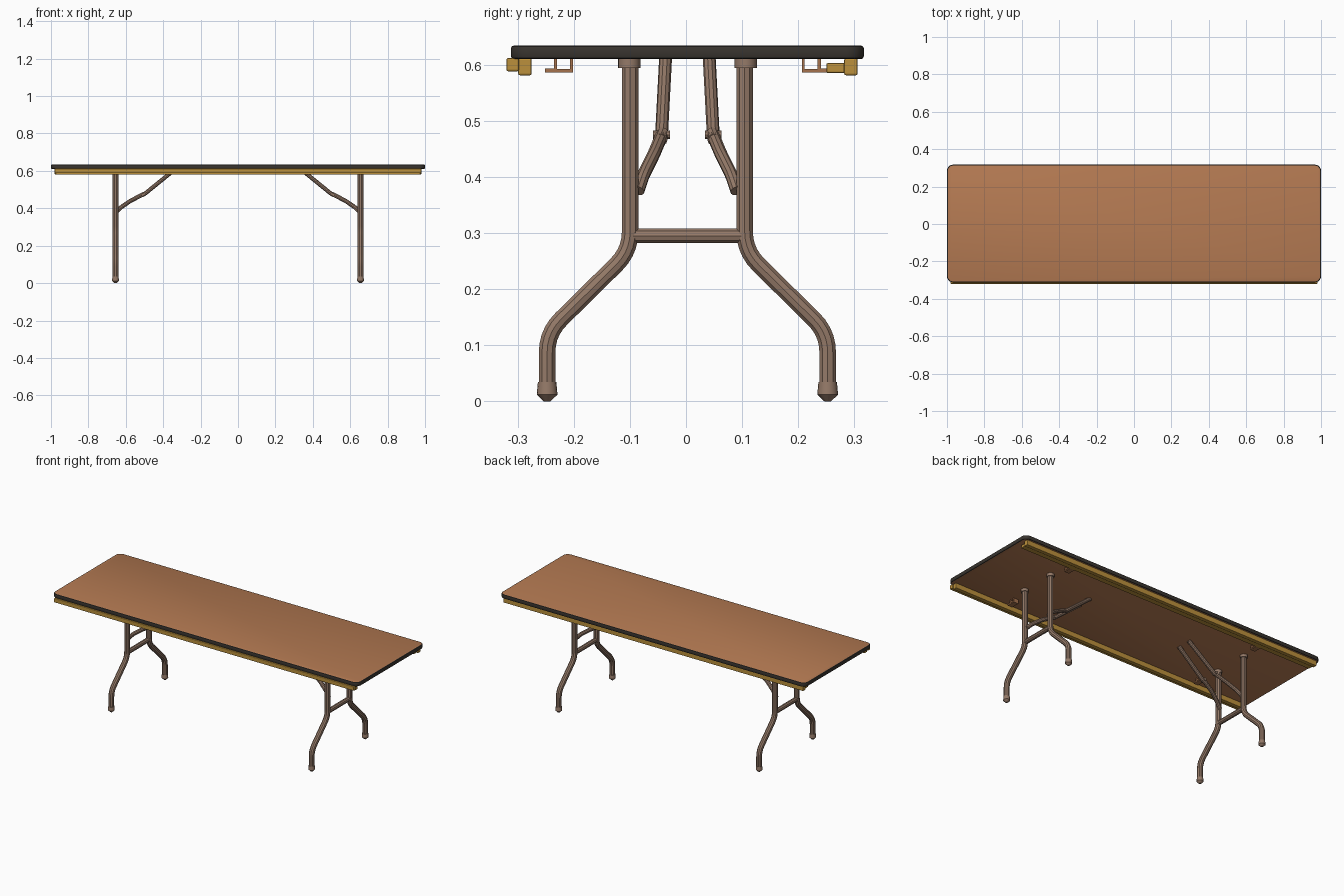
import bpy, bmesh
from mathutils import Vector

cube = bpy.data.objects.get("Cube")
if cube:
    bpy.data.objects.remove(cube, do_unlink=True)


def material(name, rgb):
    m = bpy.data.materials.new(name)
    m.use_nodes = True
    m.diffuse_color = (*rgb, 1)
    m.node_tree.nodes["Principled BSDF"].inputs["Base Color"].default_value = (*rgb, 1)
    return m


WOOD = material("brown wood", (0.46, 0.195, 0.085))
TRIM = material("black edging", (0.04, 0.034, 0.028))
GOLD = material("golden rail", (0.50, 0.28, 0.045))
STEEL = material("taupe steel", (0.30, 0.195, 0.14))
CLIP = material("copper clip", (0.38, 0.17, 0.075))
MID = 0.0025  # centre line of the table in y


def activate(obj):
    bpy.ops.object.select_all(action='DESELECT')
    obj.select_set(True)
    bpy.context.view_layer.objects.active = obj


def mesh_object(name, bm, *mats):
    me = bpy.data.meshes.new(name)
    bm.to_mesh(me)
    bm.free()
    for m in mats:
        me.materials.append(m)
    obj = bpy.data.objects.new(name, me)
    bpy.context.collection.objects.link(obj)
    return obj


def box_mesh(lo, hi):
    lo, hi = Vector(lo), Vector(hi)
    bm = bmesh.new()
    bmesh.ops.create_cube(bm, size=1)
    for v in bm.verts:
        v.co = (lo + hi) / 2 + v.co * (hi - lo)
    return bm


def box(name, lo, hi, mat, bevel=0.0):
    bm = box_mesh(lo, hi)
    if bevel:
        bmesh.ops.bevel(bm, geom=bm.edges[:], offset=bevel, segments=2,
                        profile=0.5, affect='EDGES')
    return mesh_object(name, bm, mat)


def rounded(points, radius):
    """Replace each inner corner of a path by a short curve."""
    pts = [Vector(p) for p in points]
    out = [pts[0]]
    for a, b, c in zip(pts, pts[1:], pts[2:]):
        p, q = b + (a - b).normalized() * radius, b + (c - b).normalized() * radius
        for i in range(6):
            t = i / 5
            out.append(p * (1 - t) ** 2 + b * 2 * t * (1 - t) + q * t * t)
    return out + [pts[-1]]


def tube(name, points, radius, mat, fillet=0.03):
    path = rounded(points, fillet)
    cu = bpy.data.curves.new(name, 'CURVE')
    cu.dimensions = '3D'
    cu.bevel_depth, cu.bevel_resolution = radius, 3
    cu.use_fill_caps = True
    sp = cu.splines.new('POLY')
    sp.points.add(len(path) - 1)
    for p, co in zip(sp.points, path):
        p.co = (*co, 1)
    obj = bpy.data.objects.new(name, cu)
    bpy.context.collection.objects.link(obj)
    cu.materials.append(mat)
    activate(obj)
    bpy.ops.object.convert(target='MESH')
    bpy.ops.object.shade_smooth_by_angle()


def cone(name, x, y, z0, z1, r0, r1, mat):
    bpy.ops.mesh.primitive_cone_add(vertices=16, radius1=r0, radius2=r1, depth=z1 - z0,
                                    location=(x, y, (z0 + z1) / 2))
    obj = bpy.context.object
    obj.name = name
    obj.data.materials.append(mat)
    bpy.ops.object.shade_smooth_by_angle()


# Tabletop: rounded slab, wood faces with a black edge band
bm = box_mesh((-1, -0.312, 0.61), (1, 0.317, 0.634))
upright = [e for e in bm.edges if abs(e.verts[0].co.z - e.verts[1].co.z) > 0.01]
bmesh.ops.bevel(bm, geom=upright, offset=0.032, segments=5, profile=0.5, affect='EDGES')
rim = [e for e in bm.edges if abs(e.verts[0].co.z - e.verts[1].co.z) < 0.001]
bmesh.ops.bevel(bm, geom=rim, offset=0.005, segments=2, profile=0.5, affect='EDGES')
bm.normal_update()
for f in bm.faces:
    f.material_index = 0 if abs(f.normal.z) > 0.99 else 1
activate(mesh_object("tabletop", bm, WOOD, TRIM))
bpy.ops.object.shade_smooth_by_angle()

# Long rails under both edges
box("front_rail_outer", (-0.98, -0.32, 0.588), (0.98, -0.298, 0.612), GOLD, 0.003)
box("front_rail_inner", (-0.975, -0.299, 0.581), (0.975, -0.275, 0.611), GOLD, 0.003)
box("back_rail_outer", (-0.98, 0.282, 0.581), (0.98, 0.306, 0.611), GOLD, 0.003)
box("back_rail_inner", (-0.975, 0.25, 0.585), (0.975, 0.283, 0.603), GOLD, 0.003)

for sx, end in ((-1, "right"), (1, "left")):
    x = 0.655 * sx
    for sy, side in ((-1, "front"), (1, "back")):
        tag = f"{end}_{side}"

        def at(px, py, pz):
            return (px * sx, MID + py * sy, pz)

        # Bent leg with a foot cap and a top collar
        tube("leg_" + tag, [at(0.655, 0.102, 0.61), at(0.655, 0.102, 0.268),
                            at(0.655, 0.25, 0.122), at(0.655, 0.25, 0.012)],
             0.0155, STEEL, 0.035)
        y = MID + 0.25 * sy
        cone("foot_cap_" + tag, x, y, 0.012, 0.034, 0.0185, 0.0165, STEEL)
        cone("foot_tip_" + tag, x, y, 0, 0.012, 0.006, 0.0185, STEEL)
        cone("collar_" + tag, x, MID + 0.104 * sy, 0.594, 0.611, 0.02, 0.02, STEEL)

        # Folding brace with a knee joint
        tube("lower_brace_" + tag, [at(0.655, 0.088, 0.375), at(0.63, 0.079, 0.402),
                                    at(0.575, 0.06, 0.44), at(0.5, 0.044, 0.478)],
             0.0115, STEEL, 0.012)
        tube("upper_brace_" + tag, [at(0.525, 0.047, 0.466), at(0.5, 0.046, 0.476),
                                    at(0.335, 0.039, 0.61)], 0.0115, STEEL, 0.01)
        tube("knee_pin_" + tag, [at(0.507, 0.031, 0.475), at(0.507, 0.061, 0.475)],
             0.008, STEEL)

        # Open clip that holds the folded leg
        def clip_part(name, y0, y1, z0, z1):
            ys = sorted((MID + y0 * sy, MID + y1 * sy))
            box(f"{name}_{tag}", (x - sx * 0.025 - 0.015, ys[0], z0),
                (x - sx * 0.025 + 0.015, ys[1], z1), CLIP)

        clip_part("clip_inner_wall", 0.204, 0.209, 0.587, 0.611)
        clip_part("clip_outer_wall", 0.232, 0.238, 0.587, 0.611)
        clip_part("clip_base", 0.204, 0.238, 0.586, 0.592)
        clip_part("clip_hook", 0.238, 0.254, 0.586, 0.593)

    # Crossbar and hinge rod between the two legs
    tube("crossbar_" + end, [(x, MID - 0.1, 0.295), (x, MID + 0.1, 0.295)], 0.0138, STEEL)
